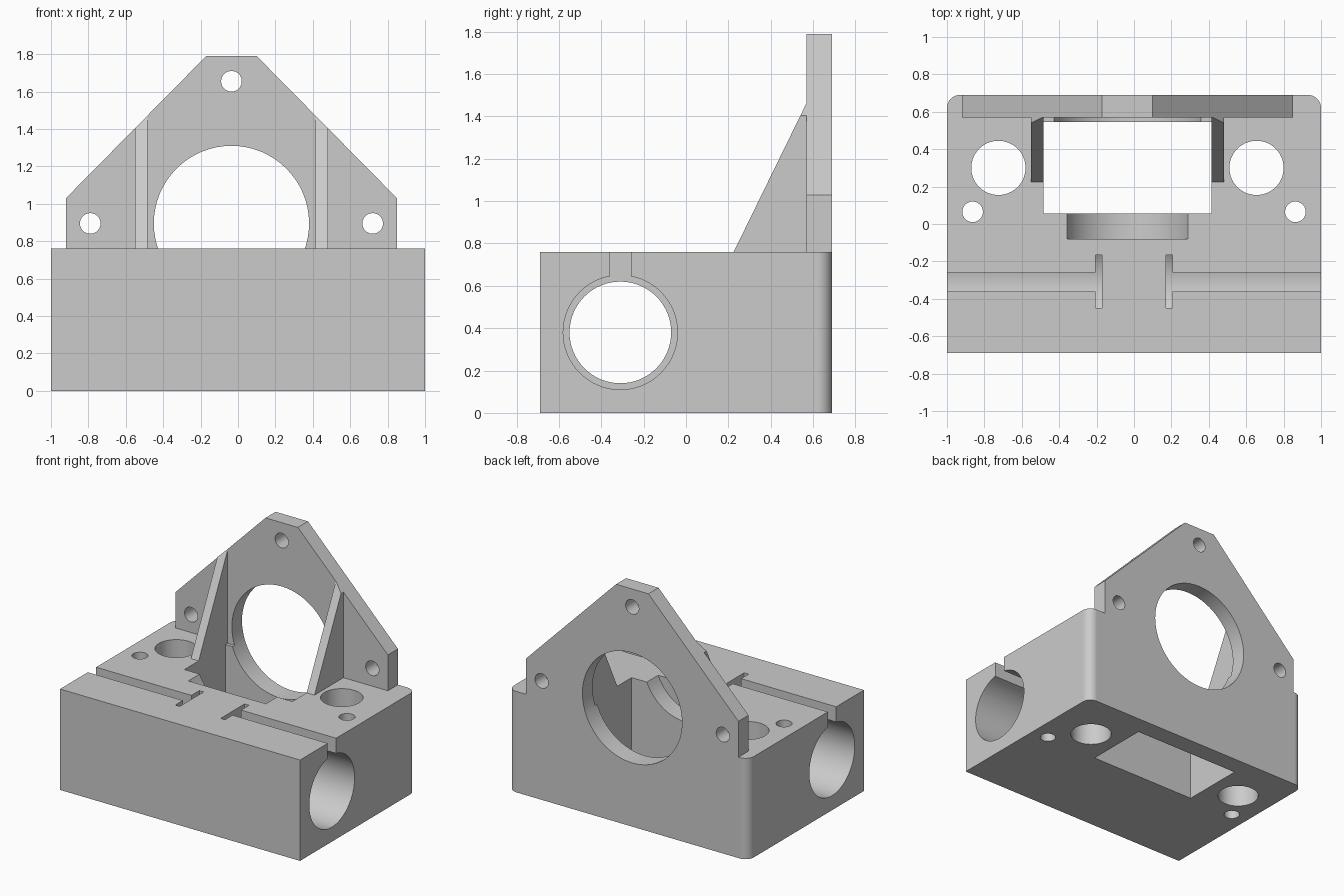
import bpy, bmesh
from math import pi, sin, cos
from mathutils import Matrix, Vector

cube = bpy.data.objects.get("Cube")
if cube:
    bpy.data.objects.remove(cube, do_unlink=True)

GREY = (0.6, 0.6, 0.6, 1)
grey = bpy.data.materials.new("Light grey")
grey.use_nodes = True
grey.diffuse_color = GREY
grey.node_tree.nodes["Principled BSDF"].inputs["Base Color"].default_value = GREY

W, D, TOP = 1.0, 0.69, 0.76        # block half width, half depth, height
CX, CZ = -0.035, 0.895             # centre of the plate's round opening
PLATE_Y = 0.57                     # front face of the plate
ROD_Y, ROD_Z = -0.31, 0.38         # axis of the rod bore


def make(name, bm):
    bmesh.ops.recalc_face_normals(bm, faces=bm.faces)
    mesh = bpy.data.meshes.new(name)
    bm.to_mesh(mesh)
    bm.free()
    mesh.materials.append(grey)
    obj = bpy.data.objects.new(name, mesh)
    bpy.context.collection.objects.link(obj)
    return obj


def prism(name, points, to_3d, lo, hi):
    """Extrude a 2D outline; to_3d maps (u, v, depth) to a position."""
    bm = bmesh.new()
    face = bm.faces.new([bm.verts.new(to_3d(u, v, lo)) for u, v in points])
    moved = bmesh.ops.extrude_face_region(bm, geom=[face])["geom"]
    offset = Vector(to_3d(0, 0, hi)) - Vector(to_3d(0, 0, lo))
    verts = [g for g in moved if isinstance(g, bmesh.types.BMVert)]
    bmesh.ops.translate(bm, verts=verts, vec=offset)
    return make(name, bm)


def along_x(u, v, d): return (d, u, v)
def along_y(u, v, d): return (u, d, v)
def along_z(u, v, d): return (u, v, d)


def arc(u, v, r, start, end, steps):
    angles = [start + (end - start) * i / steps for i in range(steps + 1)]
    return [(u + r * cos(a), v + r * sin(a)) for a in angles]


def hole(u, v, r, axis, lo, hi):
    return prism("hole_cutter", arc(u, v, r, 0, 2 * pi, 64)[:-1], axis, lo, hi)


def box(x, y, z):
    outline = [(x[0], y[0]), (x[1], y[0]), (x[1], y[1]), (x[0], y[1])]
    return prism("box_cutter", outline, along_z, *z)


def boolean(obj, cutters, operation="DIFFERENCE"):
    """Apply the cutters one by one, then discard them."""
    for cutter in cutters:
        mod = obj.modifiers.new("cut", "BOOLEAN")
        mod.operation, mod.solver, mod.object = operation, "EXACT", cutter
        bpy.context.view_layer.update()
        graph = bpy.context.evaluated_depsgraph_get()
        mesh = bpy.data.meshes.new_from_object(obj.evaluated_get(graph))
        obj.modifiers.clear()
        obj.data = mesh
        bpy.data.objects.remove(cutter, do_unlink=True)


def plate_hole():
    return hole(CX, CZ, 0.415, along_y, 0.5, 0.8)


# Base block with rounded back corners
R = 0.07
outline = [(-W, -D), (W, -D)]
outline += arc(W - R, D - R, R, 0, pi / 2, 10)
outline += arc(R - W, D - R, R, pi / 2, pi, 10)
block = prism("base_block", outline, along_z, 0, TOP)

# Motor pocket, front shaft recess and round opening in the back wall
cutters = [
    box((CX - 0.45, CX + 0.45), (0.055, 0.545), (-0.1, 1)),
    hole(CX, CZ, 0.35, along_y, -0.08, 0.1),
    plate_hole(),
    hole(ROD_Y, ROD_Z, 0.24, along_x, -1.1, 1.1),
]
# Bearing seats, clamp slots, relief slots and vertical holes on each side
for side in (-1, 1):
    def span(a, b):
        return sorted((side * a, side * b))
    cutters += [
        hole(ROD_Y, ROD_Z, 0.27, along_x, *span(0.17, 1.1)),
        box(span(0.19, 1.1), (-0.36, -0.26), (0.5, 1)),
        box(span(0.17, 0.207), (-0.45, -0.165), (0.5, 1)),
        hole(CX + side * 0.69, 0.30, 0.145, along_z, -0.1, 1),
        hole(side * 0.863, 0.065, 0.055, along_z, -0.1, 1),
    ]
boolean(block, cutters)

# Upright mounting plate
half = [(0.885, TOP), (0.885, 1.03), (0.135, 1.79)]
profile = [(CX + u, v) for u, v in half] + [(CX - u, v) for u, v in reversed(half)]
plate = prism("mounting_plate", profile, along_y, PLATE_Y, D)
bolts = [(CX, 1.655), (CX - 0.755, CZ), (CX + 0.755, CZ)]
boolean(plate, [plate_hole()] + [hole(u, v, 0.055, along_y, 0.5, 0.8) for u, v in bolts])

# Triangular gussets, trimmed to the slope of the plate
parts = [block, plate]
for name, side in (("right_gusset", -1), ("left_gusset", 1)):
    lo, hi = sorted((CX + side * 0.45, CX + side * 0.515))
    triangle = [(0.225, TOP), (PLATE_Y, TOP), (PLATE_Y, 1.465)]
    gusset = prism(name, triangle, along_x, lo, hi)
    trim = prism("trim_cutter", [(u, v if v > TOP else 0.5) for u, v in profile],
                 along_y, 0, 0.8)
    boolean(gusset, [trim], "INTERSECT")
    parts.append(gusset)

# Smooth round walls, keep edges sharp and flats flat
for obj in bpy.context.view_layer.objects:
    obj.select_set(obj in parts)
bpy.context.view_layer.objects.active = block
bpy.ops.object.shade_smooth_by_angle(angle=pi / 6)
for obj in parts:
    obj.modifiers.new("flat_faces", "WEIGHTED_NORMAL").keep_sharp = True
